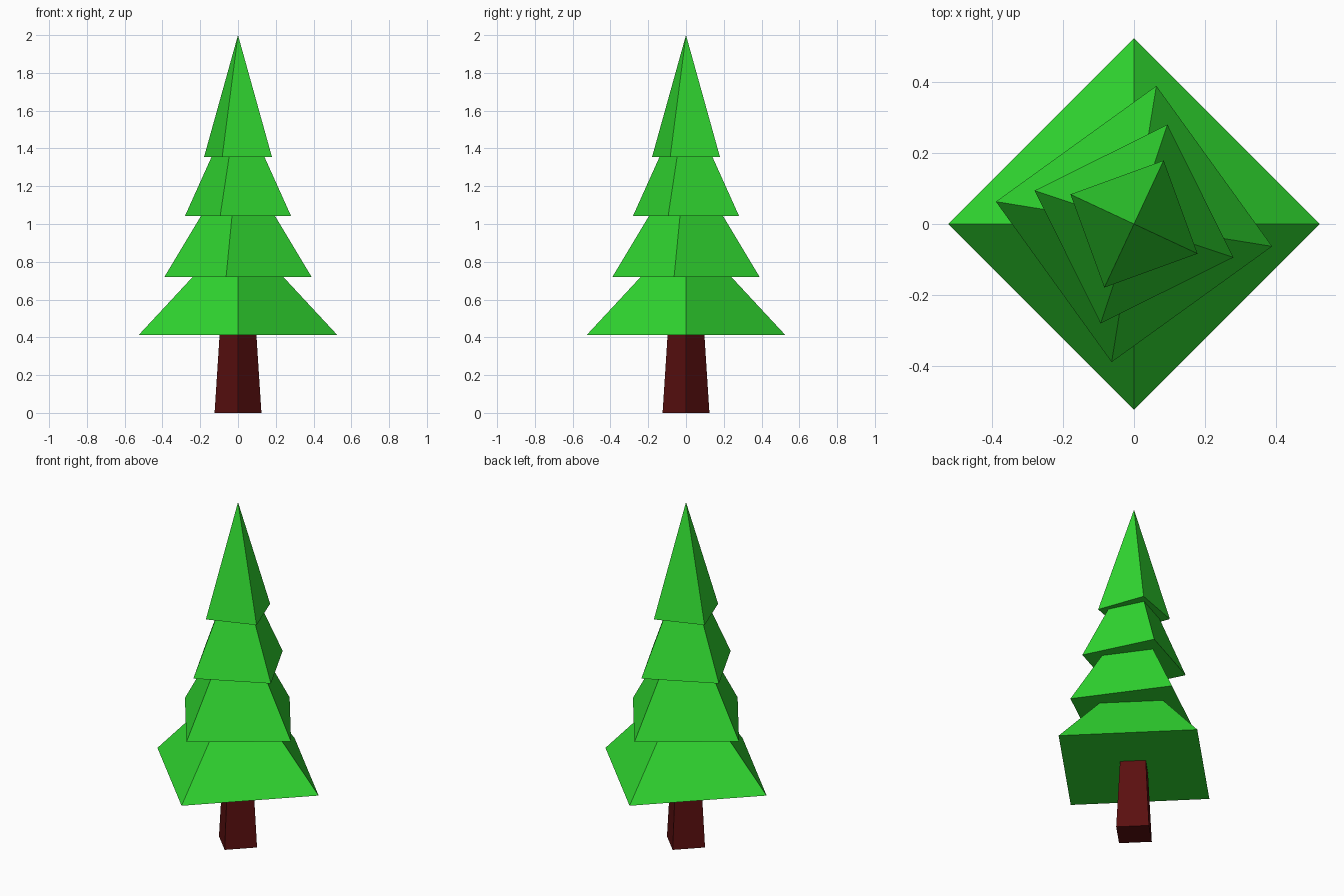
import bpy, bmesh, math

if "Cube" in bpy.data.objects:
    bpy.data.objects.remove(bpy.data.objects["Cube"])


def material(name, rgb):
    m = bpy.data.materials.new(name)
    m.diffuse_color = (*rgb, 1.0)
    m.use_nodes = True
    m.node_tree.nodes["Principled BSDF"].inputs["Base Color"].default_value = m.diffuse_color
    return m


def four_sided(name, z0, z1, r0, r1, turn, mat):
    """Closed square pyramid or frustum, corners on the axes before turning."""
    bm = bmesh.new()

    def ring(r, z):
        return [bm.verts.new((r * math.cos(a), r * math.sin(a), z))
                for a in (math.radians(turn + 90 * i) for i in range(4))]

    low = ring(r0, z0)
    bm.faces.new(low[::-1])
    if r1 > 0:
        high = ring(r1, z1)
        bm.faces.new(high)
        for i in range(4):
            j = (i + 1) % 4
            bm.faces.new((low[i], low[j], high[j], high[i]))
    else:
        tip = bm.verts.new((0, 0, z1))
        for i in range(4):
            bm.faces.new((low[i], low[(i + 1) % 4], tip))
    me = bpy.data.meshes.new(name)
    bm.to_mesh(me)
    bm.free()
    me.materials.append(mat)
    ob = bpy.data.objects.new(name, me)
    bpy.context.collection.objects.link(ob)


green = material("leaf green", (0.03, 0.69, 0.03))
brown = material("red brown bark", (0.102, 0.005, 0.005))

# Trunk
four_sided("trunk", 0, 0.42, 0.124, 0.097, 0, brown)

# Foliage tiers, each turned a little further; tops tuck into the tier above
tiers = [
    (0.413, 0.724, 0.525, 0.236, 0),
    (0.719, 1.047, 0.395, 0.196, -9.2),
    (1.043, 1.361, 0.296, 0.145, -18.6),
    (1.356, 2.0, 0.198, 0, -25.0),
]
for n, (z0, z1, r0, r1, turn) in enumerate(tiers, 1):
    four_sided(f"foliage_tier_{n}", z0, z1, r0, r1, turn, green)
